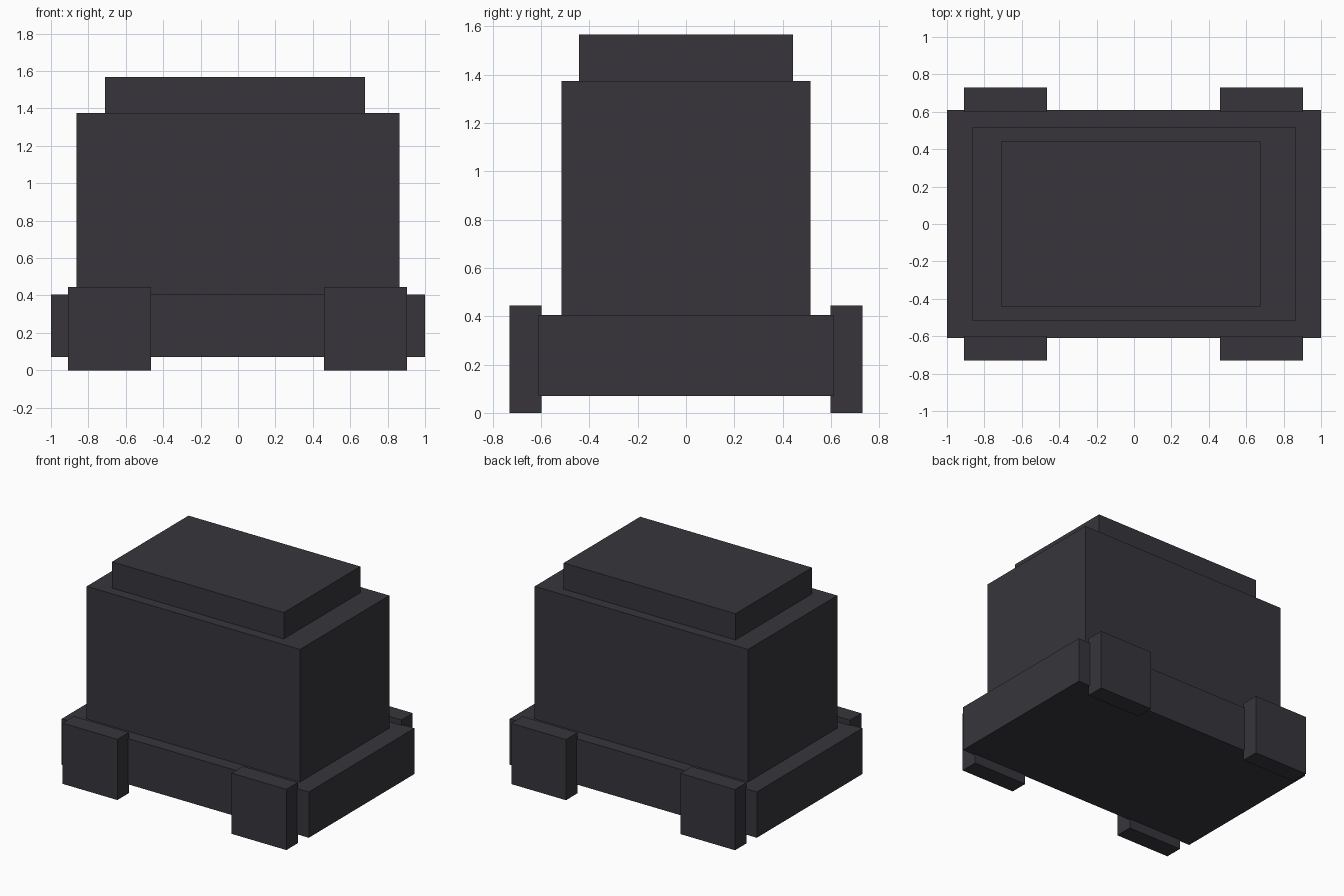
import bpy

default = bpy.data.objects.get("Cube")
if default:
    bpy.data.objects.remove(default, do_unlink=True)

# Single dark grey colour
DARK = (0.038, 0.0356, 0.0437, 1)
dark_grey = bpy.data.materials.new("dark_grey")
dark_grey.use_nodes = True
dark_grey.diffuse_color = DARK
dark_grey.node_tree.nodes["Principled BSDF"].inputs["Base Color"].default_value = DARK


def box(name, x, y, z):
    """Flat-faced box spanning the given (min, max) ranges."""
    spans = (x, y, z)
    bpy.ops.mesh.primitive_cube_add(size=1, location=[(a + b) / 2 for a, b in spans])
    obj = bpy.context.object
    obj.name = obj.data.name = name
    obj.scale = [b - a for a, b in spans]
    bpy.ops.object.transform_apply(location=False, rotation=False, scale=True)
    obj.data.materials.append(dark_grey)
    return obj


# Stacked hull: wide base, tall cabin, slightly offset roof
box("base", (-1, 1), (-0.61, 0.61), (0.07, 0.405))
box("cabin", (-0.863, 0.863), (-0.516, 0.516), (0.405, 1.375))
box("roof", (-0.71, 0.68), (-0.442, 0.442), (1.375, 1.567))

# Four square wheels sunk slightly into the base sides
for end, y in (("front", (-0.73, -0.598)), ("back", (0.598, 0.73))):
    box(end + "_right_wheel", (-0.908, -0.465), y, (0, 0.444))
    box(end + "_left_wheel", (0.46, 0.903), y, (0, 0.444))
